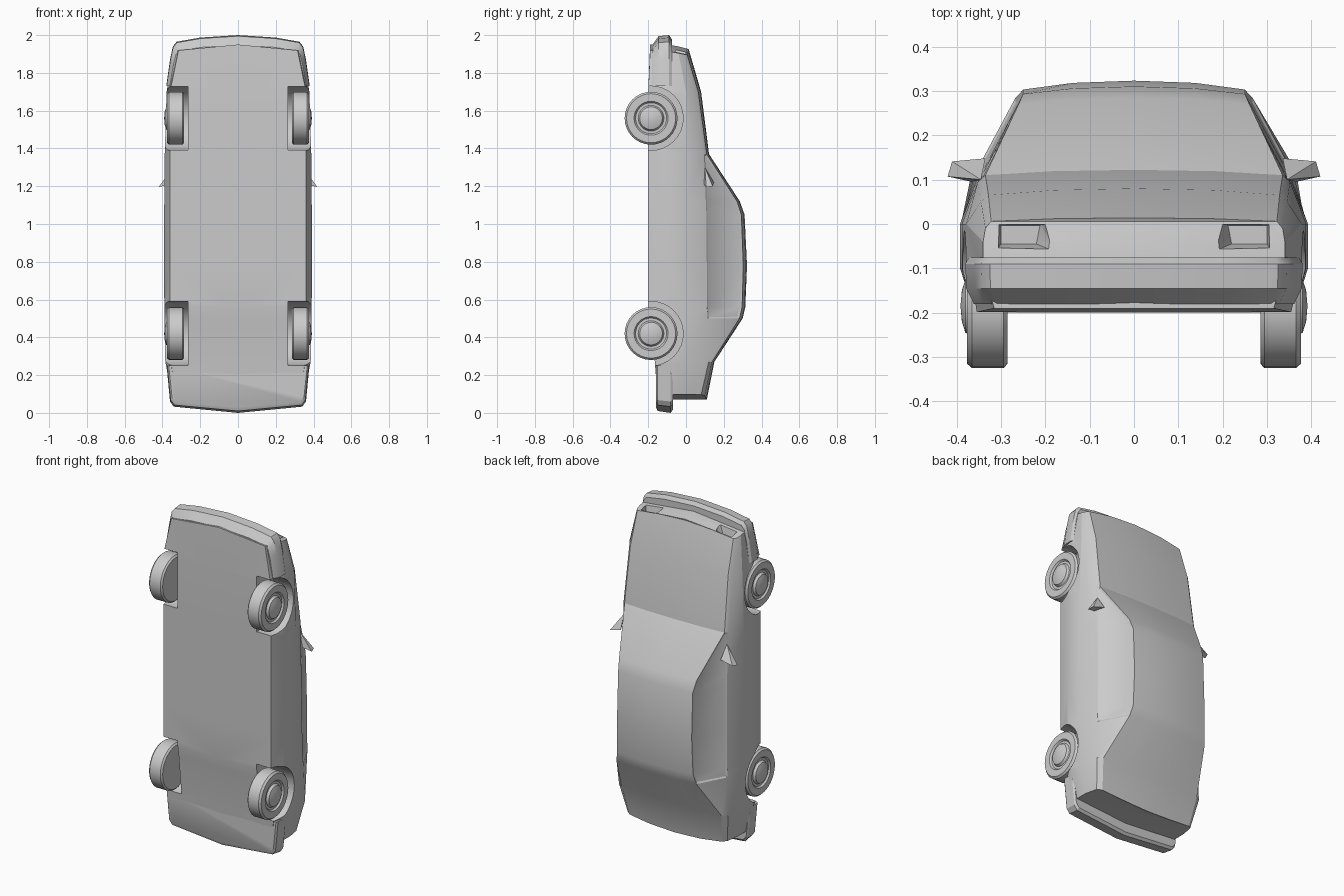
import bpy, bmesh, math
from mathutils import Matrix, Vector

if "Cube" in bpy.data.objects:
    bpy.data.objects.remove(bpy.data.objects["Cube"], do_unlink=True)

grey = bpy.data.materials.new("plain grey")
grey.use_nodes = True
grey.diffuse_color = (0.6, 0.6, 0.6, 1)
grey.node_tree.nodes["Principled BSDF"].inputs["Base Color"].default_value = (0.6, 0.6, 0.6, 1)


def finish(bm, name, angle=30):
    """Turn a bmesh into a shaded, coloured object."""
    bmesh.ops.recalc_face_normals(bm, faces=bm.faces[:])
    mesh = bpy.data.meshes.new(name)
    bm.to_mesh(mesh)
    bm.free()
    mesh.materials.append(grey)
    obj = bpy.data.objects.new(name, mesh)
    bpy.context.collection.objects.link(obj)
    bpy.ops.object.select_all(action="DESELECT")
    obj.select_set(True)
    bpy.context.view_layer.objects.active = obj
    if angle:
        bpy.ops.object.shade_smooth_by_angle(angle=math.radians(angle))
    return obj


def hull(name, points):
    bm = bmesh.new()
    verts = [bm.verts.new(p) for p in points]
    bmesh.ops.convex_hull(bm, input=verts)
    return finish(bm, name, 0)


# Body shell: cross-sections from tail (low z) to nose (high z)
# z, floor y, floor x, widest x, belt x, belt y, top edge x, top edge y, top centre y
STATIONS = [
    (0.07, -0.15, 0.33, 0.35, 0.335, 0.08, 0.31, 0.1, 0.11),
    (0.27, -0.165, 0.355, 0.385, 0.365, 0.12, 0.335, 0.138, 0.15),
    (0.5, -0.19, 0.36, 0.39, 0.358, 0.115, 0.268, 0.283, 0.3),
    (0.56, -0.2, 0.36, 0.39, 0.355, 0.112, 0.255, 0.297, 0.314),
    (0.78, -0.2, 0.36, 0.392, 0.352, 0.11, 0.25, 0.303, 0.323),
    (1.05, -0.2, 0.36, 0.392, 0.35, 0.108, 0.25, 0.293, 0.31),
    (1.12, -0.2, 0.36, 0.39, 0.35, 0.105, 0.26, 0.27, 0.285),
    (1.37, -0.2, 0.36, 0.388, 0.352, 0.095, 0.335, 0.11, 0.122),
    (1.7, -0.2, 0.36, 0.378, 0.345, 0.05, 0.328, 0.065, 0.08),
    (1.93, -0.19, 0.315, 0.34, 0.335, -0.01, 0.322, 0.006, 0.014),
]


def section(z, yb, xb, xw, xs, ys, xt, yt, yc):
    return [(0, yb), (xb, yb), (xw, -0.1), (xw, min(0, ys - 0.03)), (xs, ys),
            (xt, yt), (xt * 0.55, yt + (yc - yt) * 0.75), (0, yc)]


def place(x, y, station):
    """Bow the tail and nose in plan and lean the nose panel."""
    z = station[0]
    if station is STATIONS[0]:
        z += 0.03 * (x / 0.36) ** 2
    if station is STATIONS[-1]:
        z -= 0.04 * (x / 0.36) ** 2 + 0.25 * max(y, -0.08)
    return (x, y, z)


bm = bmesh.new()
rings = []
for st in STATIONS:
    half = section(*st)
    pts = half + [(-x, y) for x, y in half[-2:0:-1]]
    rings.append([bm.verts.new(place(x, y, st)) for x, y in pts])
count = len(rings[0])
glass = []
for k, (a, b) in enumerate(zip(rings, rings[1:])):
    for i in range(count):
        j = (i + 1) % count
        face = bm.faces.new((a[i], a[j], b[j], b[i]))
        if i in (4, count - 5) and 2 <= k <= 6:
            glass.append(face)
# Close both ends around a centre column
top = count // 2
for ring, st in ((rings[0], STATIONS[0]), (rings[-1], STATIONS[-1])):
    middle = [ring[0]] + [bm.verts.new(place(0, ring[i].co.y, st)) for i in range(2, top - 1)] + [ring[top]]
    for side in (1, -1):
        edge = [ring[side * i] for i in range(1, top)]
        bm.faces.new((middle[0], edge[0], edge[1], middle[1]))
        for i in range(1, len(middle) - 2):
            bm.faces.new((middle[i], edge[i], edge[i + 1], middle[i + 1]))
        bm.faces.new((middle[-2], edge[-2], edge[-1], middle[-1]))
bmesh.ops.recalc_face_normals(bm, faces=bm.faces[:])
# Slightly sunken side windows
bmesh.ops.inset_region(bm, faces=glass, thickness=0.012, depth=-0.005)
body = finish(bm, "body_shell", 0)

# Cutters for wheel wells and headlight pockets
AXLES = {"front": 1.56, "rear": 0.42}
HUB_Y = -0.185
cutters = []
for side in (1, -1):
    for z in AXLES.values():
        bm = bmesh.new()
        bmesh.ops.create_cone(bm, cap_ends=True, segments=32, radius1=0.17, radius2=0.17, depth=0.235,
                              matrix=Matrix.Translation((side * 0.3825, HUB_Y, z)) @ Matrix.Rotation(math.pi / 2, 4, "Y"))
        cutters.append(finish(bm, "wheel_well_cutter", 0))
    outer = [(0.185, 0.001), (0.312, 0.001), (0.312, -0.065), (0.172, -0.065)]
    inner = [(0.212, -0.003), (0.3, -0.003), (0.3, -0.045), (0.22, -0.045)]
    cutters.append(hull("headlight_cutter", [(side * x, y, 1.965) for x, y in outer]
                        + [(side * x, y, 1.865) for x, y in inner]))
for cutter in cutters:
    mod = body.modifiers.new("cut", "BOOLEAN")
    mod.operation, mod.solver, mod.object = "DIFFERENCE", "EXACT", cutter
    bpy.context.view_layer.objects.active = body
    bpy.ops.object.modifier_apply(modifier=mod.name)
    bpy.data.objects.remove(cutter, do_unlink=True)
bpy.ops.object.select_all(action="DESELECT")
body.select_set(True)
bpy.ops.object.shade_smooth_by_angle(angle=math.radians(24))


# Bumpers: a plan outline stacked at several heights, shrunk at the rims
def bumper(name, outline, levels):
    bm = bmesh.new()
    plan = outline + [(-x, z) for x, z in outline[-2::-1]]
    base = outline[0][1]
    layers = []
    for y, shrink in levels:
        layers.append([bm.verts.new((x * (1 - shrink), y, base + (z - base) * (1 - shrink * 4))) for x, z in plan])
    for a, b in zip(layers, layers[1:]):
        for i in range(len(plan)):
            j = (i + 1) % len(plan)
            bm.faces.new((a[i], a[j], b[j], b[i]))
    bm.faces.new(layers[0])
    bm.faces.new(layers[-1])
    return finish(bm, name)


bumper("front_bumper", [(0.38, 1.73), (0.36, 1.87), (0.345, 1.94), (0.325, 1.965), (0.2, 1.987), (0, 2.0)],
       [(-0.075, 0.02), (-0.09, 0), (-0.145, 0.005), (-0.18, 0.05)])
bumper("rear_bumper", [(0.378, 0.25), (0.36, 0.06), (0.34, 0.033), (0, 0.0)],
       [(-0.07, 0.015), (-0.082, 0), (-0.15, 0.01), (-0.16, 0.03)])

# Wheels: tyre, rim step and domed hub turned around the axle
WHEEL = [(0, 0.285), (0.13, 0.285), (0.14, 0.294), (0.14, 0.365), (0.13, 0.376), (0.09, 0.376),
         (0.082, 0.366), (0.068, 0.366), (0.06, 0.38), (0.035, 0.388), (0, 0.391)]
for side, label in ((1, "left"), (-1, "right")):
    for end, z in AXLES.items():
        bm = bmesh.new()
        verts = [bm.verts.new((side * x, HUB_Y + r, z)) for r, x in WHEEL]
        edges = [bm.edges.new(pair) for pair in zip(verts, verts[1:])]
        bmesh.ops.spin(bm, geom=verts + edges, cent=(0, HUB_Y, z), axis=(1, 0, 0),
                       angle=math.tau, steps=32, use_merge=True)
        bmesh.ops.remove_doubles(bm, verts=bm.verts[:], dist=0.0005)
        finish(bm, f"{end}_{label}_wheel")

    # Door mirror
    hull(label + "_mirror", [(side * x, y, z) for x, y, z in (
        (0.335, 0.148, 1.22), (0.41, 0.141, 1.2), (0.42, 0.107, 1.195), (0.365, 0.095, 1.21), (0.345, 0.1, 1.3))])
